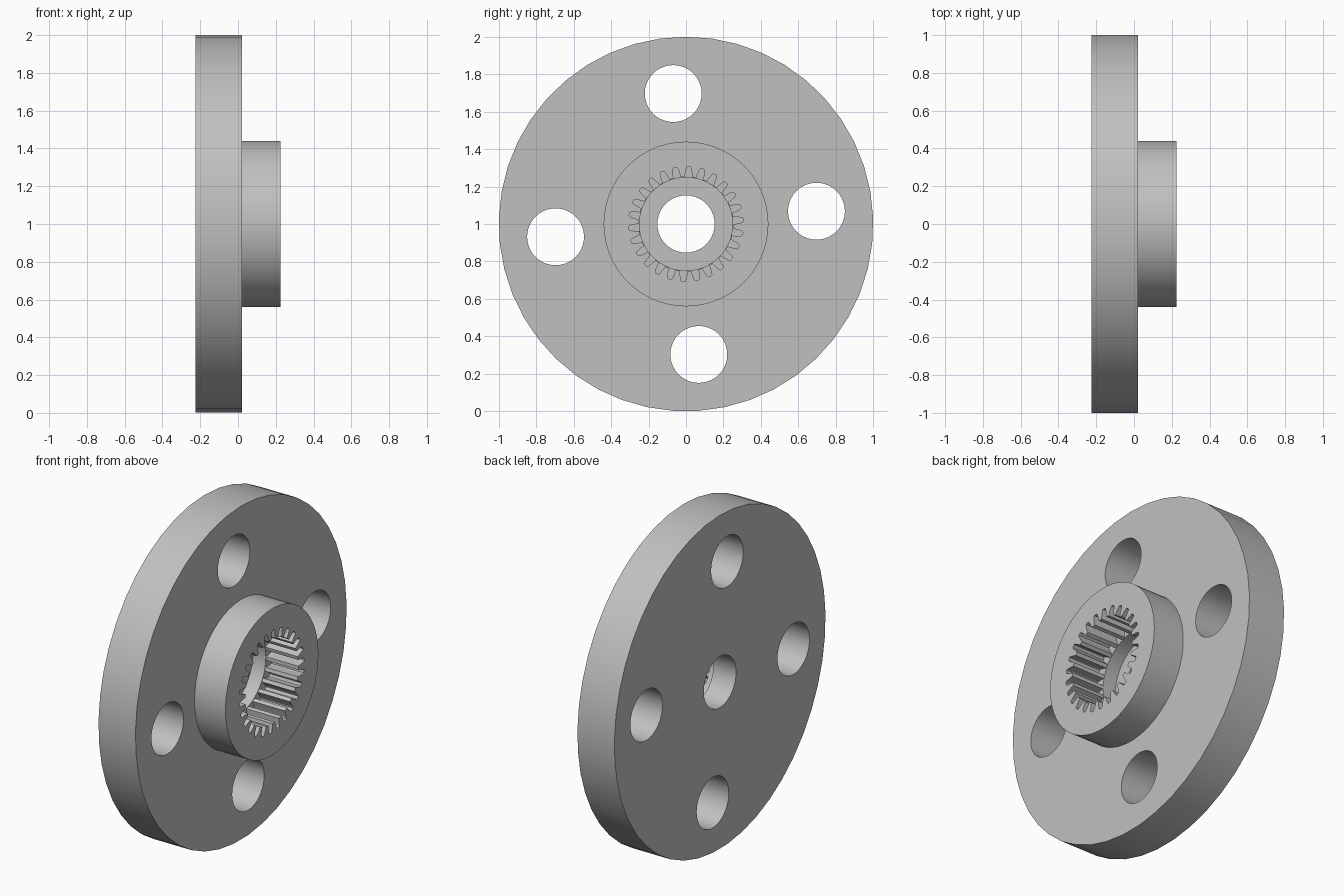
import bpy
import bmesh
from math import cos, sin, pi, radians

cube = bpy.data.objects.get("Cube")
if cube:
    bpy.data.objects.remove(cube, do_unlink=True)

steel = bpy.data.materials.new("light_grey_steel")
steel.use_nodes = True
GREY = (0.53, 0.53, 0.53, 1)
steel.diffuse_color = GREY
steel.node_tree.nodes["Principled BSDF"].inputs["Base Color"].default_value = GREY

AXIS_Z = 1.0
BACK, STEP, FRONT = -0.225, 0.02, 0.225
TEETH = 26


def circle(radius, count, y=0, z=0, start=0):
    """Loop of points in the plane across the shaft axis."""
    return [(y + radius * cos(start + 2 * pi * i / count),
             z + radius * sin(start + 2 * pi * i / count)) for i in range(count)]


def prism(name, loop, x0, x1):
    """Extrude a closed loop along the shaft axis."""
    bm = bmesh.new()
    face = bm.faces.new([bm.verts.new((x0, y, AXIS_Z + z)) for y, z in loop])
    new = bmesh.ops.extrude_face_region(bm, geom=[face])["geom"]
    verts = [v for v in new if isinstance(v, bmesh.types.BMVert)]
    bmesh.ops.translate(bm, verts=verts, vec=(x1 - x0, 0, 0))
    bmesh.ops.recalc_face_normals(bm, faces=bm.faces)
    mesh = bpy.data.meshes.new(name)
    bm.to_mesh(mesh)
    bm.free()
    mesh.materials.append(steel)
    obj = bpy.data.objects.new(name, mesh)
    bpy.context.collection.objects.link(obj)
    return obj


def combine(target, other, operation):
    """Apply a boolean and discard the helper."""
    other.hide_render = True
    mod = target.modifiers.new("combine", "BOOLEAN")
    mod.operation = operation
    mod.solver = "EXACT"
    mod.object = other
    bpy.context.view_layer.objects.active = target
    bpy.ops.object.modifier_apply(modifier=mod.name)
    bpy.data.objects.remove(other, do_unlink=True)


# Flange disc with raised hub
flange = prism("splined_flange", circle(1, 45, start=pi / 2), BACK, STEP)
hub = prism("hub", circle(0.44, 64), STEP - 0.1, FRONT)
combine(flange, hub, "UNION")

# Four bolt holes, turned slightly off the vertical
for k in range(4):
    a = radians(5.6) + k * pi / 2
    hole = prism("bolt_hole", circle(0.152, 40, 0.7 * cos(a), 0.7 * sin(a)),
                 BACK - 0.1, STEP + 0.1)
    combine(flange, hole, "DIFFERENCE")

# Shaft bore and the smooth recess in front of it
combine(flange, prism("bore", circle(0.153, 40), BACK - 0.1, 0.1), "DIFFERENCE")
combine(flange, prism("recess", circle(0.249, 52), -0.075, 0.1), "DIFFERENCE")

# Internal spline: tapered grooves between the teeth
groove = [(-0.078, 0.252), (-0.06, 0.28), (-0.042, 0.302), (-0.028, 0.307),
          (0.028, 0.307), (0.042, 0.302), (0.06, 0.28), (0.078, 0.252)]
spline = []
for i in range(TEETH):
    mid = pi / 2 - 0.05 + 2 * pi * i / TEETH
    spline += [(r * cos(mid + a), r * sin(mid + a)) for a, r in groove]
combine(flange, prism("spline_cutter", spline, 0.01, FRONT + 0.1), "DIFFERENCE")

# Smooth round walls, crisp rims
bpy.ops.object.select_all(action="DESELECT")
flange.select_set(True)
bpy.context.view_layer.objects.active = flange
bpy.ops.object.shade_smooth_by_angle(angle=radians(25))
